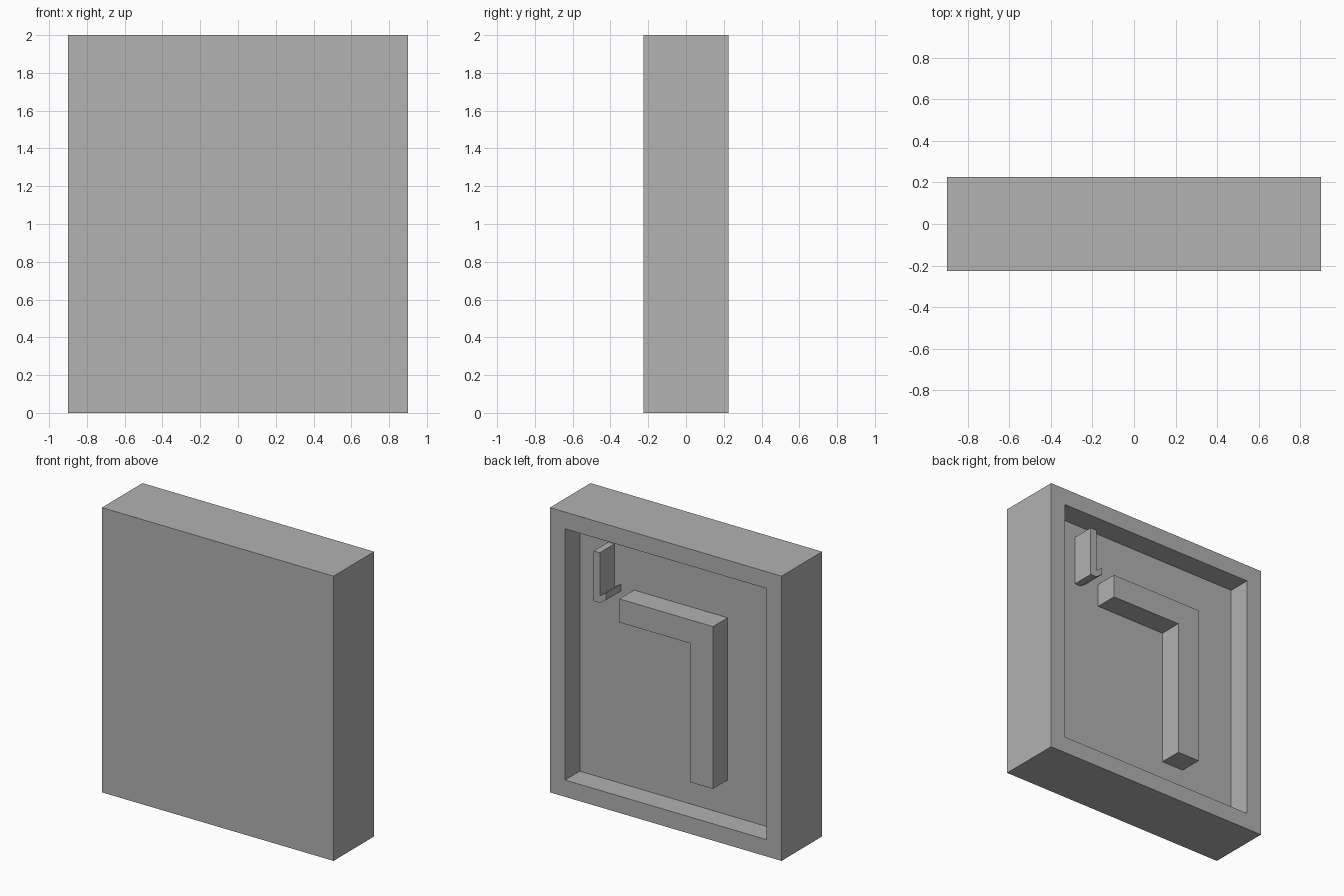
import bpy
import bmesh

cube = bpy.data.objects.get("Cube")
if cube:
    bpy.data.objects.remove(cube, do_unlink=True)

BACK, FLOOR = 0.225, 0.062  # y of the rear rim and of the recess floor

grey = bpy.data.materials.new("plain grey")
grey.use_nodes = True
colour = (0.445, 0.445, 0.445, 1)
grey.diffuse_color = colour
grey.node_tree.nodes["Principled BSDF"].inputs["Base Color"].default_value = colour


def finish(name, bm):
    bmesh.ops.recalc_face_normals(bm, faces=bm.faces)
    mesh = bpy.data.meshes.new(name)
    bm.to_mesh(mesh)
    bm.free()
    mesh.materials.append(grey)
    obj = bpy.data.objects.new(name, mesh)
    bpy.context.collection.objects.link(obj)


def rear_relief(name, outline):
    """Extrude an x-z outline from just inside the recess floor to the rim plane."""
    bm = bmesh.new()
    face = bm.faces.new([bm.verts.new((x, FLOOR - 0.005, z)) for x, z in outline])
    moved = bmesh.ops.extrude_face_region(bm, geom=[face])["geom"]
    bmesh.ops.translate(bm, vec=(0, BACK - FLOOR + 0.005, 0),
                        verts=[v for v in moved if isinstance(v, bmesh.types.BMVert)])
    finish(name, bm)


# Slab with an even rim around a shallow recess in its back
bm = bmesh.new()
bmesh.ops.create_cube(bm, size=1)
for v in bm.verts:
    v.co = (v.co.x * 1.8, v.co.y * 2 * BACK, v.co.z * 2 + 1)
bm.normal_update()
rear = max(bm.faces, key=lambda f: f.normal.y)
bmesh.ops.inset_region(bm, faces=[rear], thickness=0.118, use_even_offset=True)
moved = bmesh.ops.extrude_face_region(bm, geom=[rear])["geom"]
bmesh.ops.translate(bm, vec=(0, FLOOR - BACK, 0),
                    verts=[v for v in moved if isinstance(v, bmesh.types.BMVert)])
if rear.is_valid:
    bmesh.ops.delete(bm, geom=[rear], context="FACES_ONLY")
finish("recessed_slab", bm)

# Large angled bar: horizontal arm and long leg
rear_relief("angled_bar", [(0.36, 1.503), (-0.367, 1.503), (-0.367, 0.363),
                           (-0.192, 0.363), (-0.192, 1.338), (0.36, 1.338)])

# Small upright with an upturned toe
rear_relief("small_hook", [(0.56, 1.787), (0.512, 1.787), (0.512, 1.484),
                           (0.463, 1.517), (0.463, 1.468), (0.512, 1.434),
                           (0.56, 1.434)])
